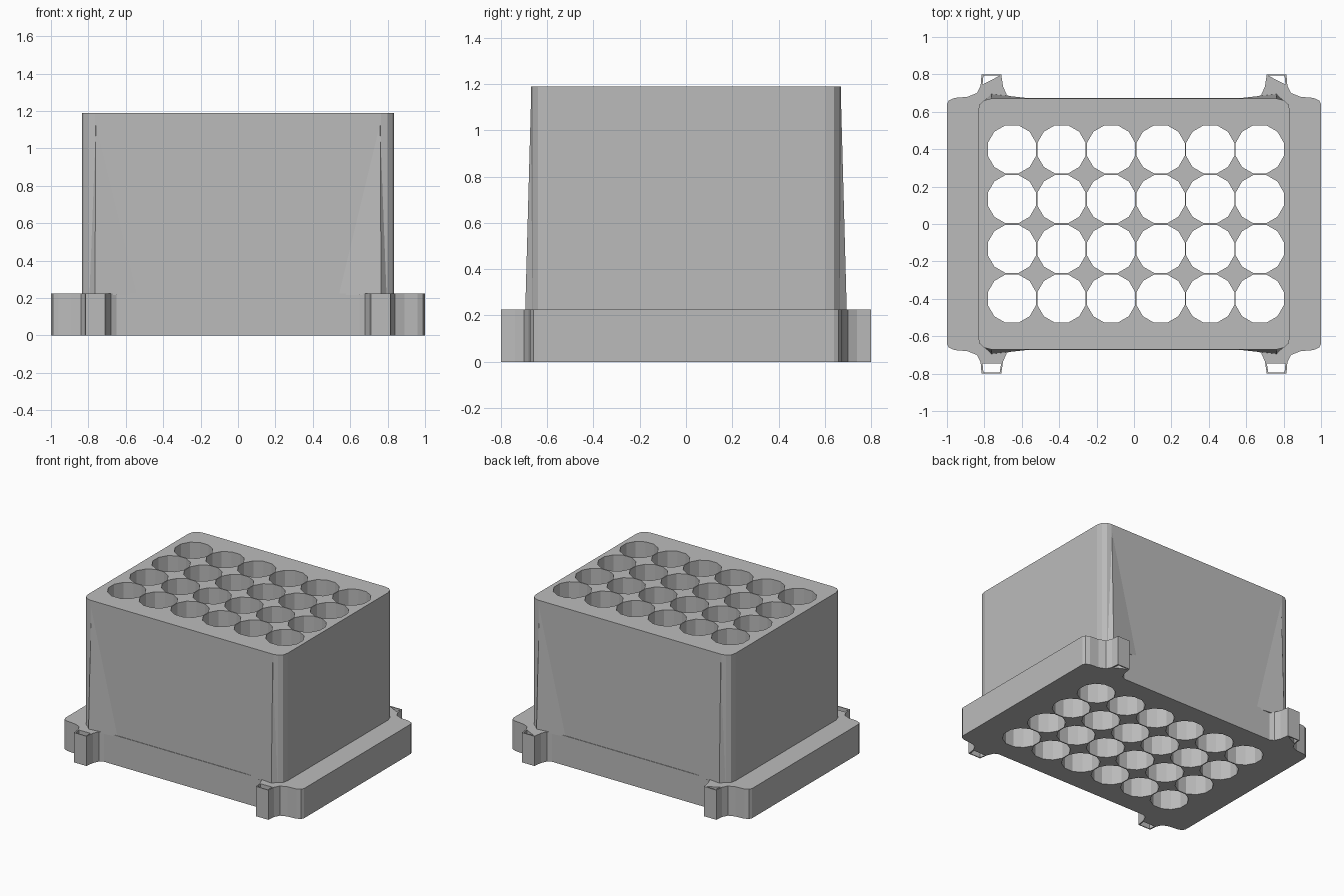
import bpy
import bmesh
import math

default = bpy.data.objects.get("Cube")
if default:
    bpy.data.objects.remove(default, do_unlink=True)

grey = bpy.data.materials.new("matte_grey")
grey.use_nodes = True
colour = (0.5, 0.5, 0.5, 1)
grey.diffuse_color = colour
grey.node_tree.nodes["Principled BSDF"].inputs["Base Color"].default_value = colour

HEIGHT, FLANGE = 1.19, 0.225
CORNERS = [(1, 1), (-1, 1), (-1, -1), (1, -1)]


def prism(bm, outline, z0, z1):
    """Extrude a closed outline upward into a capped solid."""
    face = bm.faces.new([bm.verts.new((x, y, z0)) for x, y in outline])
    top = bmesh.ops.extrude_face_region(bm, geom=[face])["geom"]
    verts = [v for v in top if isinstance(v, bmesh.types.BMVert)]
    bmesh.ops.translate(bm, verts=verts, vec=(0, 0, z1 - z0))


def finish(bm, name):
    bmesh.ops.recalc_face_normals(bm, faces=bm.faces[:])
    mesh = bpy.data.meshes.new(name)
    bm.to_mesh(mesh)
    bm.free()
    mesh.materials.append(grey)
    obj = bpy.data.objects.new(name, mesh)
    bpy.context.collection.objects.link(obj)
    return obj


def mirrored(quarter):
    """Repeat a quarter outline around all four corners."""
    outline = []
    for sx, sy in CORNERS:
        points = quarter if sx * sy > 0 else quarter[::-1]
        outline += [(sx * x, sy * y) for x, y in points]
    return outline


def combine(target, tool, operation):
    mod = target.modifiers.new(operation.lower(), "BOOLEAN")
    mod.operation = operation
    mod.solver = "EXACT"
    mod.object = tool
    bpy.context.view_layer.objects.active = target
    bpy.ops.object.modifier_apply(modifier=mod.name)
    bpy.data.objects.remove(tool, do_unlink=True)


# Tall block with softened upright corners
bm = bmesh.new()
prism(bm, mirrored([(0.835, 0.60), (0.825, 0.64), (0.80, 0.662), (0.765, 0.67)]),
      0.01, HEIGHT)
block = finish(bm, "tube_block")

# Base flange with a post at each corner
bm = bmesh.new()
prism(bm, mirrored([(1, 0.64), (0.99, 0.66), (0.96, 0.674), (0.89, 0.68), (0.84, 0.70),
                    (0.82, 0.74), (0.815, 0.80), (0.71, 0.80), (0.70, 0.735),
                    (0.68, 0.69), (0.65, 0.674)]), 0, FLANGE)
combine(block, finish(bm, "base_flange"), "UNION")

# Grid of round through holes
bm = bmesh.new()
for col in range(6):
    for row in range(4):
        cx, cy = 0.01 + (col - 2.5) * 0.265, (row - 1.5) * 0.266
        ring = [math.tau * (k + 0.5) / 12 for k in range(12)]
        prism(bm, [(cx + 0.1335 * math.cos(a), cy + 0.1335 * math.sin(a)) for a in ring],
              -0.1, HEIGHT + 0.1)

# Hollows in the posts: full at the front, half at the back
for sx, sy in CORNERS:
    hollow = [(0.81, 0.745), (0.805, 0.793), (0.718, 0.793), (0.71, 0.745)]
    if sy > 0:
        hollow = hollow[:3]
    prism(bm, [(sx * x, sy * y) for x, y in hollow], -0.1, FLANGE + 0.1)
combine(block, finish(bm, "hole_cutters"), "DIFFERENCE")

# Slim ribs tapering up the corners
bm = bmesh.new()
for sx, sy in CORNERS:
    base = [(0.825, 0.63), (0.765, 0.695), (0.53, 0.669)]
    foot = [bm.verts.new((sx * x, sy * y, FLANGE - 0.01)) for x, y in base]
    tip = bm.verts.new((sx * 0.76, sy * 0.669, HEIGHT - 0.02))
    bm.faces.new(foot)
    for k in range(3):
        bm.faces.new((foot[k], foot[(k + 1) % 3], tip))
finish(bm, "corner_ribs")
